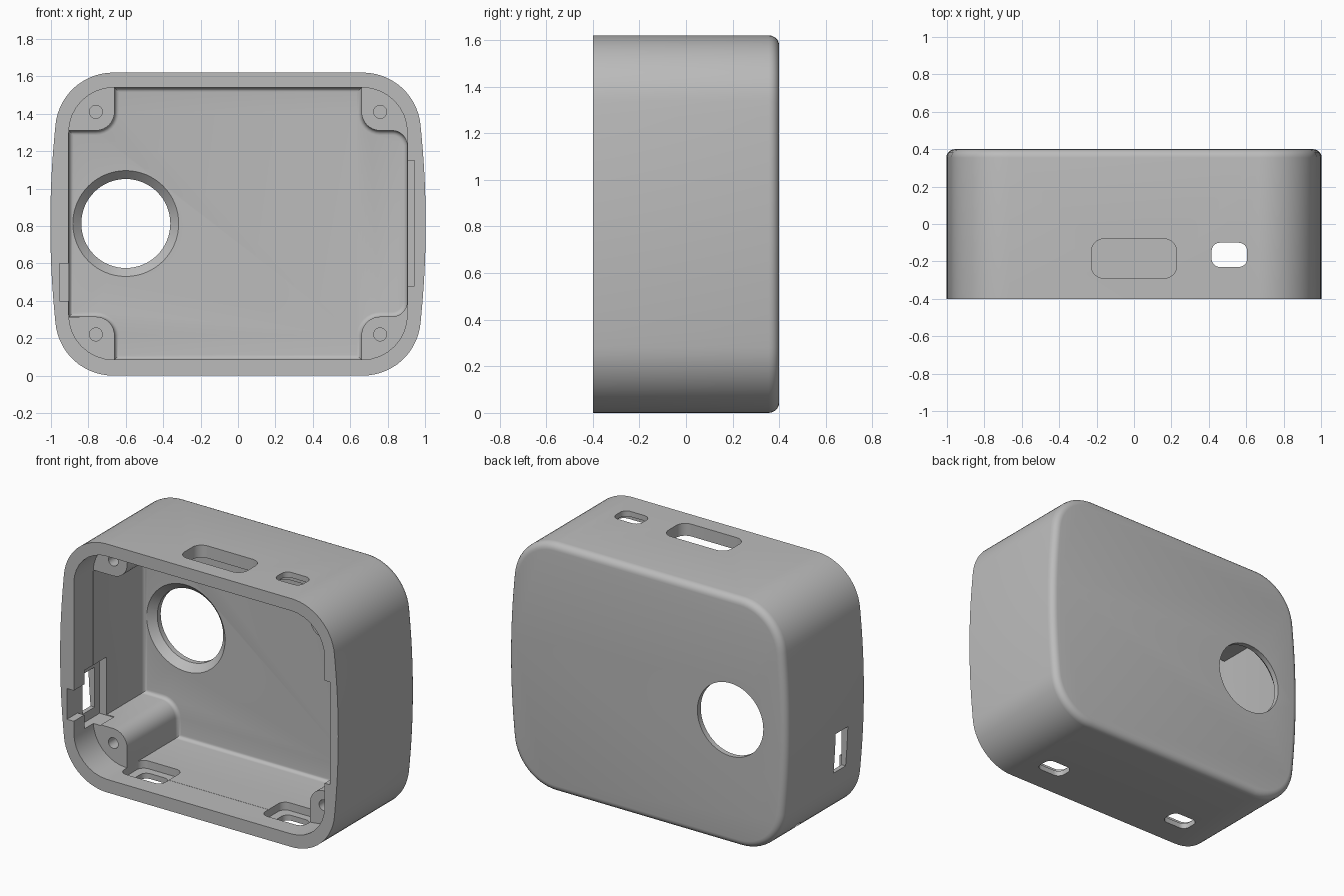
import bpy, bmesh, math
from mathutils import Vector

cube = bpy.data.objects.get("Cube")
if cube:
    bpy.data.objects.remove(cube, do_unlink=True)

grey = bpy.data.materials.new("plain grey")
grey.use_nodes = True
grey.diffuse_color = (0.5, 0.5, 0.5, 1)
grey.node_tree.nodes["Principled BSDF"].inputs["Base Color"].default_value = (0.5, 0.5, 0.5, 1)

MID = 0.81          # height of the case centre
FRONT, BACK, FLOOR, POST = -0.4, 0.4, 0.32, -0.2


def rounded(corners, steps=10):
    """Outline from (u, v, radius) corners, each replaced by a tangent arc."""
    out = []
    for i, (u, v, r) in enumerate(corners):
        p = Vector((u, v))
        if r == 0:
            out.append(p)
            continue
        d1 = (Vector(corners[i - 1][:2]) - p).normalized()
        d2 = (Vector(corners[(i + 1) % len(corners)][:2]) - p).normalized()
        half = math.acos(d1.dot(d2)) / 2
        centre = p + (d1 + d2).normalized() * (r / math.sin(half))
        s = p + d1 * (r / math.tan(half)) - centre
        e = p + d2 * (r / math.tan(half)) - centre
        a = math.atan2(s.y, s.x)
        turn = math.remainder(math.atan2(e.y, e.x) - a, math.tau)
        for k in range(steps + 1):
            t = a + turn * k / steps
            out.append(centre + Vector((math.cos(t), math.sin(t))) * r)
    return out


def slab(u, v, w, h, r=0.0):
    """Rounded rectangle outline around (u, v)."""
    return rounded([(u + sx * w / 2, v + sz * h / 2, r)
                    for sx, sz in ((1, 1), (-1, 1), (-1, -1), (1, -1))], 8)


def add(name, bm):
    """Turn a closed bmesh into an object with outward faces."""
    bm.normal_update()
    if bm.calc_volume(signed=True) < 0:
        bmesh.ops.reverse_faces(bm, faces=bm.faces[:])
    mesh = bpy.data.meshes.new(name)
    bm.to_mesh(mesh)
    bm.free()
    mesh.materials.append(grey)
    ob = bpy.data.objects.new(name, mesh)
    bpy.context.scene.collection.objects.link(ob)
    return ob


def prism(name, outline, axis, lo, hi, bevel=0.0):
    """Extrude an outline along an axis; optionally round the far rim."""
    place = {"X": lambda p, d: (d, p.x, p.y),
             "Y": lambda p, d: (p.x, d, p.y),
             "Z": lambda p, d: (p.x, p.y, d)}[axis]
    bm = bmesh.new()
    near = [bm.verts.new(place(p, lo)) for p in outline]
    far = [bm.verts.new(place(p, hi)) for p in outline]
    n = len(outline)
    bm.faces.new(near[::-1])
    cap = bm.faces.new(far)
    for i in range(n):
        j = (i + 1) % n
        bm.faces.new((near[i], near[j], far[j], far[i]))
    bm.normal_update()
    if bevel:
        bmesh.ops.bevel(bm, geom=cap.edges[:], offset=bevel, segments=5,
                        profile=0.5, affect="EDGES", clamp_overlap=True)
    return add(name, bm)


def drill(name, start, end, r1, r2, sides=32):
    """Round cutter from start to end."""
    a, b = Vector(start), Vector(end)
    bm = bmesh.new()
    bmesh.ops.create_cone(bm, cap_ends=True, segments=sides, radius1=r1,
                          radius2=r2, depth=(b - a).length)
    turn = (b - a).to_track_quat("Z", "Y").to_matrix().to_4x4()
    turn.translation = (a + b) / 2
    bm.transform(turn)
    return add(name, bm)


# outer shell with bowed sides
bow = [(0.95, 1.62, 0.31), (-0.95, 1.62, 0.31), (-1.025, MID, 5)]
case = prism("camera_case", rounded(bow + [(-x, 2 * MID - z, r) for x, z, r in bow], 14),
             "Y", FRONT, BACK, 0.045)

cutters = []

# front of the cavity, and the rear of it stepping around the screw posts
cutters.append(prism("front_cavity", slab(0, 0.8125, 1.81, 1.455, 0.24), "Y", -0.6, POST))
top, wall = 1.539, 0.904
post = [(0.66, top, 0), (0.66, 1.31, 0.1), (wall, 1.31, 0.08)]
right = post + [(x, 2 * 0.8125 - z, r) for x, z, r in reversed(post)]
left = [(-x, z, r if x < 0.7 else 0) for x, z, r in reversed(right)]
cutters.append(prism("rear_cavity", rounded(right + left, 8), "Y", -0.3, FLOOR, 0.025))

# screw holes in the posts
for x in (-0.76, 0.76):
    for z in (0.22, 1.41):
        cutters.append(drill("screw_hole", (x, POST - 0.05, z), (x, 0.05, z), 0.035, 0.035, 20))

# lens opening, flared towards the inside
lens = (-0.6, 0.813)
cutters.append(drill("lens_hole", (lens[0], 0.2, lens[1]), (lens[0], 0.5, lens[1]), 0.238, 0.238, 64))
cutters.append(drill("lens_flare", (lens[0], FLOOR - 0.01, lens[1]),
                     (lens[0], 0.365, lens[1]), 0.293, 0.238, 64))

# top slots and bottom slots, the small ones with a recess on the inside
cutters.append(prism("large_top_slot", slab(0, -0.185, 0.455, 0.21, 0.065), "Z", 1.45, 1.7))
for x, z0, z1, r0, r1 in ((0.51, 1.45, 1.7, 1.45, 1.585),
                          (0.51, -0.1, 0.15, 0.035, 0.15),
                          (-0.51, -0.1, 0.15, 0.035, 0.15)):
    cutters.append(prism("small_slot", slab(x, -0.165, 0.19, 0.13, 0.045), "Z", z0, z1))
    cutters.append(prism("slot_recess", slab(x, -0.165, 0.3, 0.23, 0.05), "Z", r0, r1))

# slot, recess and rim notch in the right wall
cutters.append(prism("side_slot", slab(-0.177, 0.5, 0.125, 0.26), "X", -1.1, -0.85))
cutters.append(prism("side_recess", slab(-0.177, 0.5, 0.23, 0.38), "X", -0.955, -0.85))
cutters.append(prism("side_notch", slab(-0.4, 0.5, 0.3, 0.2), "X", -0.954, -0.84))

# rim notch in the left wall
cutters.append(prism("rim_notch", slab(-0.4, 0.815, 0.2, 0.67), "X", 0.85, 0.945))

# cord hole in the lower right corner
cutters.append(drill("cord_hole", (-0.96, 0.14, 0.02), (-0.8, 0.14, 0.18), 0.04, 0.04, 20))

# carve everything out of the shell
bpy.context.view_layer.objects.active = case
for cutter in cutters:
    mod = case.modifiers.new("carve", "BOOLEAN")
    mod.operation = "DIFFERENCE"
    mod.solver = "EXACT"
    mod.object = cutter
    bpy.ops.object.modifier_apply(modifier=mod.name)
    bpy.data.objects.remove(cutter, do_unlink=True)

# smooth curved surfaces, keep crisp edges
bpy.ops.object.select_all(action="DESELECT")
case.select_set(True)
bpy.ops.object.shade_smooth_by_angle(angle=math.radians(30))
